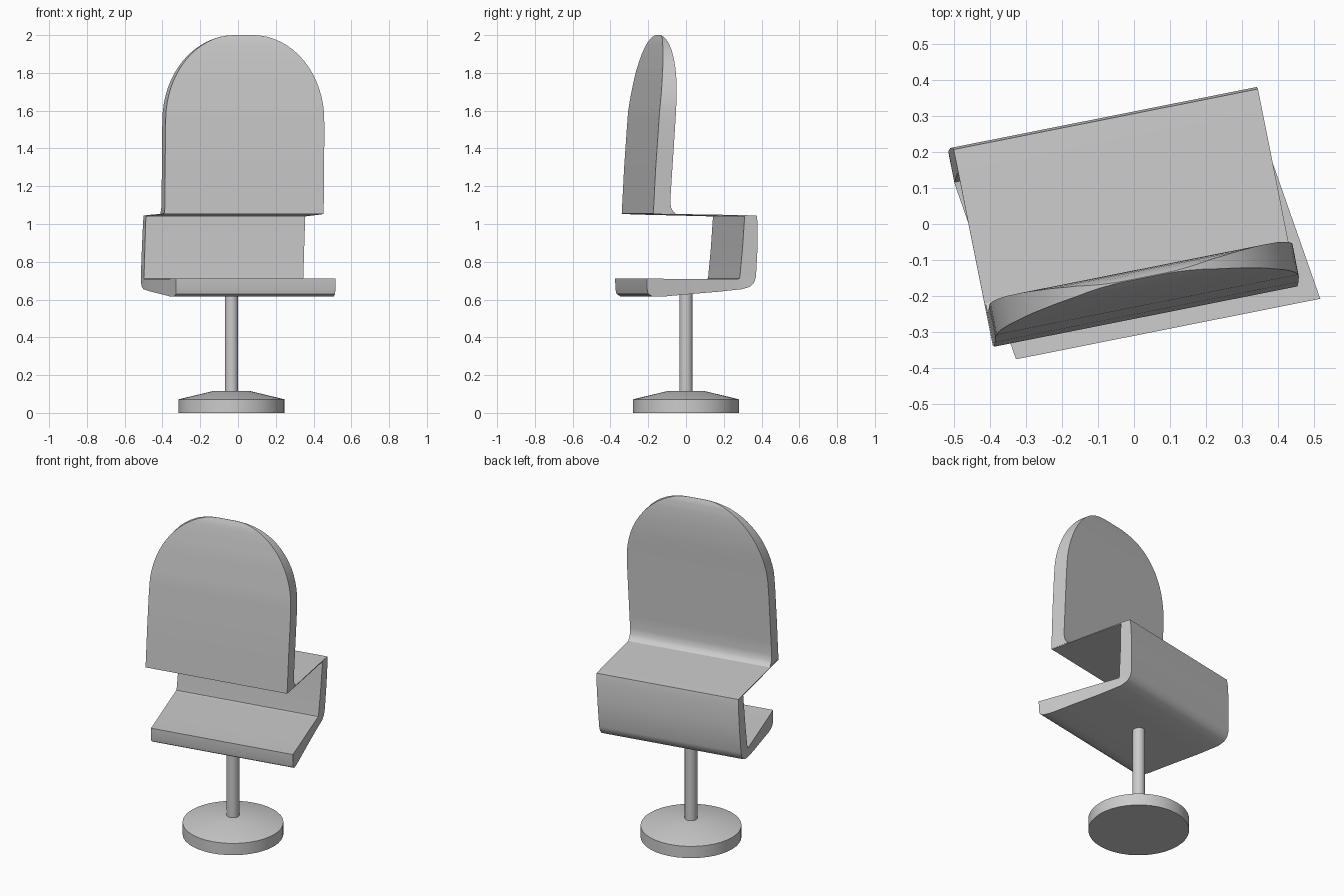
import bpy, bmesh, math

if "Cube" in bpy.data.objects:
    bpy.data.objects.remove(bpy.data.objects["Cube"])

TURN = math.radians(11.25)   # the upper part is swivelled on its stem


def lerp_table(table, x):
    for (x0, y0), (x1, y1) in zip(table, table[1:]):
        if x <= x1:
            return y0 + (y1 - y0) * (x - x0) / (x1 - x0)
    return table[-1][1]


def finish(name, bm, angle):
    bmesh.ops.recalc_face_normals(bm, faces=bm.faces)
    me = bpy.data.meshes.new(name)
    bm.to_mesh(me)
    bm.free()
    ob = bpy.data.objects.new(name, me)
    bpy.context.collection.objects.link(ob)
    bpy.ops.object.select_all(action='DESELECT')
    ob.select_set(True)
    bpy.context.view_layer.objects.active = ob
    bpy.ops.object.shade_smooth_by_angle(angle=math.radians(angle))
    return ob


def loft(name, rings):
    """Skin closed rings of points, capping both ends."""
    bm = bmesh.new()
    rows = [[bm.verts.new(p) for p in r] for r in rings]
    n = len(rows[0])
    for a, b in zip(rows, rows[1:]):
        for i in range(n):
            j = (i + 1) % n
            bm.faces.new((a[i], a[j], b[j], b[i]))
    bm.faces.new(rows[0])
    bm.faces.new(rows[-1])
    ob = finish(name, bm, 35)
    ob.rotation_euler.z = TURN
    return ob


def lathe(name, profile, x, segments=40):
    bm = bmesh.new()
    vs = [bm.verts.new((r, 0, z)) for r, z in profile]
    es = [bm.edges.new(e) for e in zip(vs, vs[1:])]
    bmesh.ops.spin(bm, geom=vs + es, axis=(0, 0, 1), cent=(0, 0, 0),
                   angle=math.tau, steps=segments)
    bmesh.ops.remove_doubles(bm, verts=bm.verts, dist=1e-4)
    ob = finish(name, bm, 30)
    ob.location.x = x
    return ob


# seat: (inner y, inner z, outer y, outer z) along the seat, wall and shelf
HALF = 0.43
seat = [
    (-.304, .712, -.303, .66), (-.297, .712, -.297, .63), (-.27, .711, -.275, .617),
    (-.2, .71, -.22, .615), (-.1, .71, -.1, .626), (.1, .71, .1, .642),
    (.18, .71, .225, .655), (.205, .71, .268, .668), (.211, .711, .289, .69),
    (.213, .73, .299, .72), (.225, .87, .306, .87), (.234, 1.02, .306, 1.0),
    (.235, 1.04, .300, 1.044), (.2, 1.041, .235, 1.047),
    (-.13, 1.049, -.13, 1.053), (-.255, 1.053, -.255, 1.058),
]


def skew(y, z):
    # the seat slides sideways towards the front
    if z < .715:
        return .036 - .072 * min(1, (y + .304) / .51)
    return lerp_table([(.7, -.036), (1.045, -.020), (1.1, -.018)], z)


rings = []
for yi, zi, yo, zo in seat:
    ci, co = skew(yi, zi), skew(yo, zo)
    rings.append([(ci - HALF, yi, zi), (ci + HALF, yi, zi),
                  (co + HALF, yo, zo), (co - HALF, yo, zo)])
loft("seat", rings)

# backrest: arched outline with a gently curved thickness
front = [(1.055, -.258), (1.3, -.246), (1.6, -.226), (1.8, -.199),
         (1.9, -.181), (1.96, -.168), (2.0, -.152)]
back = [(1.055, -.135), (1.065, -.150), (1.085, -.162), (1.12, -.167), (1.3, -.156),
        (1.6, -.137), (1.75, -.127), (1.85, -.126), (1.92, -.130),
        (1.97, -.138), (2.0, -.150)]
levels = [(z, .429) for z in (1.055, 1.065, 1.085, 1.12, 1.2, 1.3, 1.4, 1.48)]
for i in range(17):
    t = math.pi / 2 * i / 16
    levels.append((1.55 + .45 * math.sin(t), .05 + .378 * math.cos(t)))
rings = []
for z, w in levels:
    f, b = lerp_table(front, z), lerp_table(back, z)
    rings.append([(-.018 - w, f, z), (-.018 + w, f, z), (-.018 + w, b, z), (-.018 - w, b, z)])
for ring in rings:           # centre drifts right as the back rises
    k = (ring[0][2] - 1.055) * .02
    ring[:] = [(x + k, y, z) for x, y, z in ring]
loft("backrest", rings)

# pedestal
lathe("base", [(0, 0), (.28, 0), (.28, .072), (.1, .115), (0, .115)], -.034)
lathe("stem", [(0, .1), (.035, .1), (.035, .66), (0, .66)], -.034, 24)
